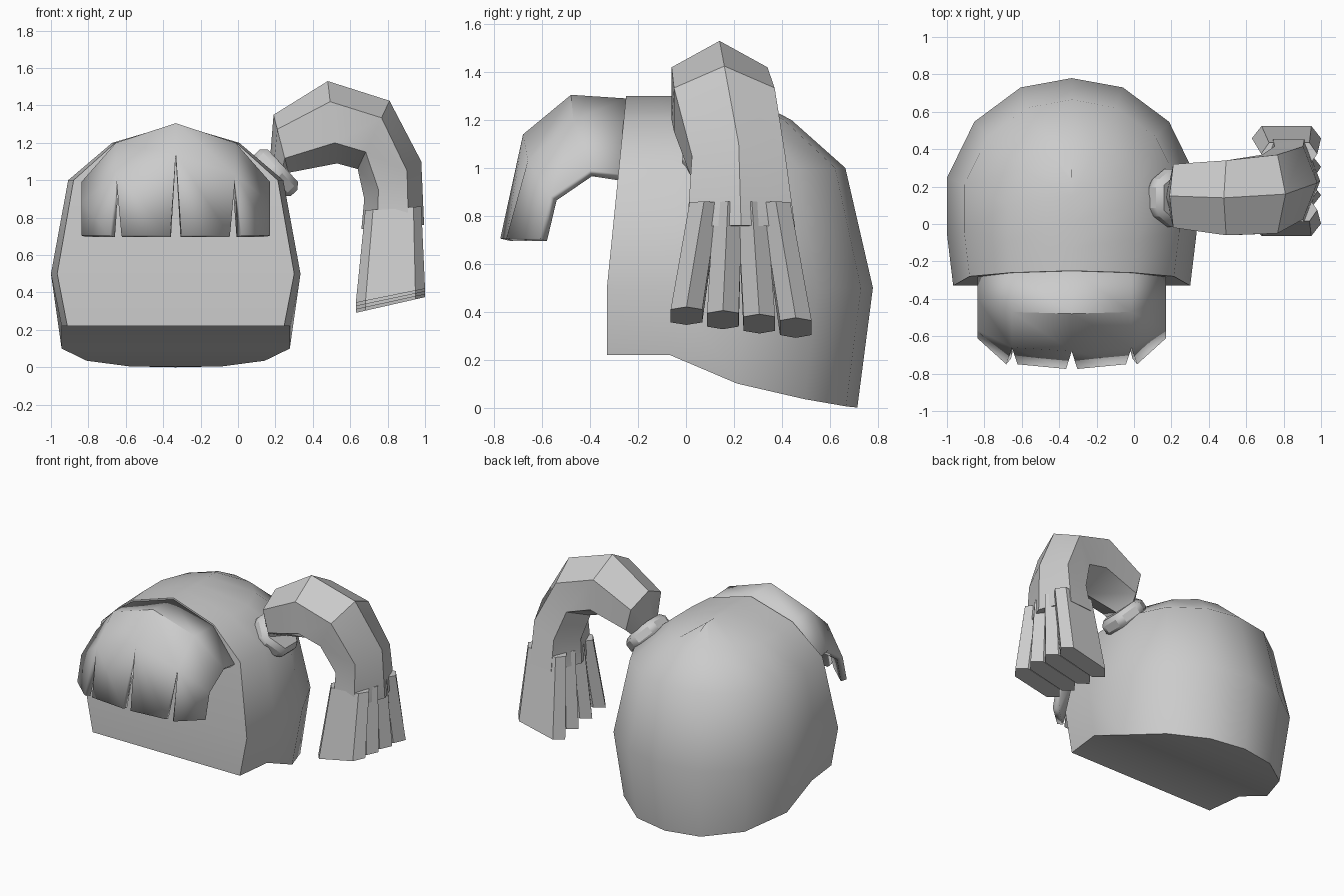
import bpy, bmesh, math
from mathutils import Vector

if "Cube" in bpy.data.objects:
    bpy.data.objects.remove(bpy.data.objects["Cube"])

CX = -0.333  # centre line of the main hair mass


def finish(name, verts, faces, angle=40):
    me = bpy.data.meshes.new(name)
    me.from_pydata(verts, [], faces)
    bm = bmesh.new()
    bm.from_mesh(me)
    bmesh.ops.remove_doubles(bm, verts=bm.verts, dist=0.0005)
    bmesh.ops.recalc_face_normals(bm, faces=bm.faces)
    bm.to_mesh(me)
    bm.free()
    ob = bpy.data.objects.new(name, me)
    bpy.context.collection.objects.link(ob)
    bpy.ops.object.select_all(action='DESELECT')
    ob.select_set(True)
    bpy.context.view_layer.objects.active = ob
    bpy.ops.object.shade_smooth_by_angle(angle=math.radians(angle))
    return ob


# Main hair: one plan outline scaled at each height
plan = [(0.95, 0), (1, .25), (1, .52), (.78, .79), (.41, .955), (0, 1)]
bottom_z = [.22, .22, .10, .035, .005, 0]
rows = [(.61, -.33, .715, None), (.667, -.33, .78, .5), (.575, -.28, .665, 1.0),
        (.34, -.26, .44, 1.2), (0, -.25, .25, 1.3)]
verts, faces = [], []
n = 11
for sx, yf, yb, z in rows:
    half = [(sx * px, yf + (yb - yf) * py, bottom_z[i] if z is None else z)
            for i, (px, py) in enumerate(plan)]
    verts += [(CX - x, y, h) for x, y, h in half]
    verts += [(CX + x, y, h) for x, y, h in half[-2::-1]]
for r in range(len(rows) - 1):
    a, b = r * n, (r + 1) * n
    faces += [(a + i, a + i + 1, b + i + 1, b + i) for i in range(n - 1)]
    faces.append((a, b, b + n - 1, a + n - 1))  # flat front
faces += [(i, i + 1, 9 - i, 10 - i) for i in range(4)] + [(4, 5, 6)]
top = (len(rows) - 1) * n
finish("main_hair", verts, faces)

# Fringe: curved sheet that splits into four locks
cols = [-.505, -.32, 0, .32, .505]
center = [(-.25, 1.29), (-.48, 1.305), (-.68, 1.14)]
middle = [(-.25, 1.19), (-.47, 1.2), (-.66, 1.03)]
edge = [(-.25, .97), (-.40, .99), (-.565, .88)]
bottom_y = [-.61, -.75, -.775, -.75, -.61]
verts, faces = [], []
for r in range(3):
    for x, prof in zip(cols, (edge, middle, center, middle, edge)):
        verts.append((CX + x, *prof[r]))
for r in range(2):
    faces += [(r * 5 + i, r * 5 + i + 1, r * 5 + i + 6, r * 5 + i + 5) for i in range(4)]
for i in range(4):
    gl, gr = (0 if i == 0 else .03), (0 if i == 3 else .03)
    k = len(verts)
    verts += [(CX + cols[i] + gl, bottom_y[i], .705), (CX + cols[i + 1] - gr, bottom_y[i + 1], .705)]
    faces.append((10 + i, 11 + i, k + 1, k))
fringe = finish("fringe", verts, faces)
# make sure the sheet faces outward (towards the front) before thickening
if sum(p.normal.y for p in fringe.data.polygons) > 0:
    fringe.data.flip_normals()
sol = fringe.modifiers.new("thickness", 'SOLIDIFY')
sol.thickness = .04
sol.offset = -1


# Ponytail tubes: each ring is outer (x, z), inner (x, z), centre y, half width
def tube(name, rings, k):
    verts, faces = [], []
    for (ox, oz), (ix, iz), y, b in rings:
        c = Vector(((ox + ix) / 2, y, (oz + iz) / 2))
        a = Vector(((ox - ix) / 2, 0, (oz - iz) / 2))
        for s, t in ((1, 0), (k, 1), (-k, 1), (-1, 0), (-k, -1), (k, -1)):
            verts.append(c + a * s + Vector((0, b * t, 0)))
    for r in range(len(rings) - 1):
        for i in range(6):
            j = (i + 1) % 6
            faces.append((r * 6 + i, r * 6 + j, r * 6 + 6 + j, r * 6 + 6 + i))
    faces += [tuple(range(6)), tuple(range(len(verts) - 6, len(verts)))]
    return finish(name, verts, faces)


tube("ponytail", [
    ((.17, 1.10), (.25, 1.0), .14, .08),
    ((.19, 1.35), (.27, 1.04), .15, .17),
    ((.48, 1.53), (.53, 1.09), .14, .20),
    ((.81, 1.425), (.64, 1.06), .16, .21),
    ((.98, 1.10), (.675, .90), .22, .195),
    ((.995, .76), (.66, .74), .23, .225)], .5)

for i in range(4):
    o = i - 1.5
    tube(f"ponytail_lock_{i + 1}", [
        ((.98, .86), (.68, .84), .225 + o * .10, .06),
        ((1.0, .42 - .015 * i), (.63, .345 - .018 * i), .23 + o * .152, .066)], .72)

# Hair tie around the ponytail root
bpy.ops.mesh.primitive_cylinder_add(vertices=6, radius=.17, depth=.11, location=(.2, .14, 1.04))
tie = bpy.context.object
tie.name = "hair_tie"
tie.rotation_euler = (0, math.radians(47), 0)
bev = tie.modifiers.new("bevel", 'BEVEL')
bev.width = .03
bev.segments = 1
bpy.ops.object.shade_smooth_by_angle(angle=math.radians(40))
